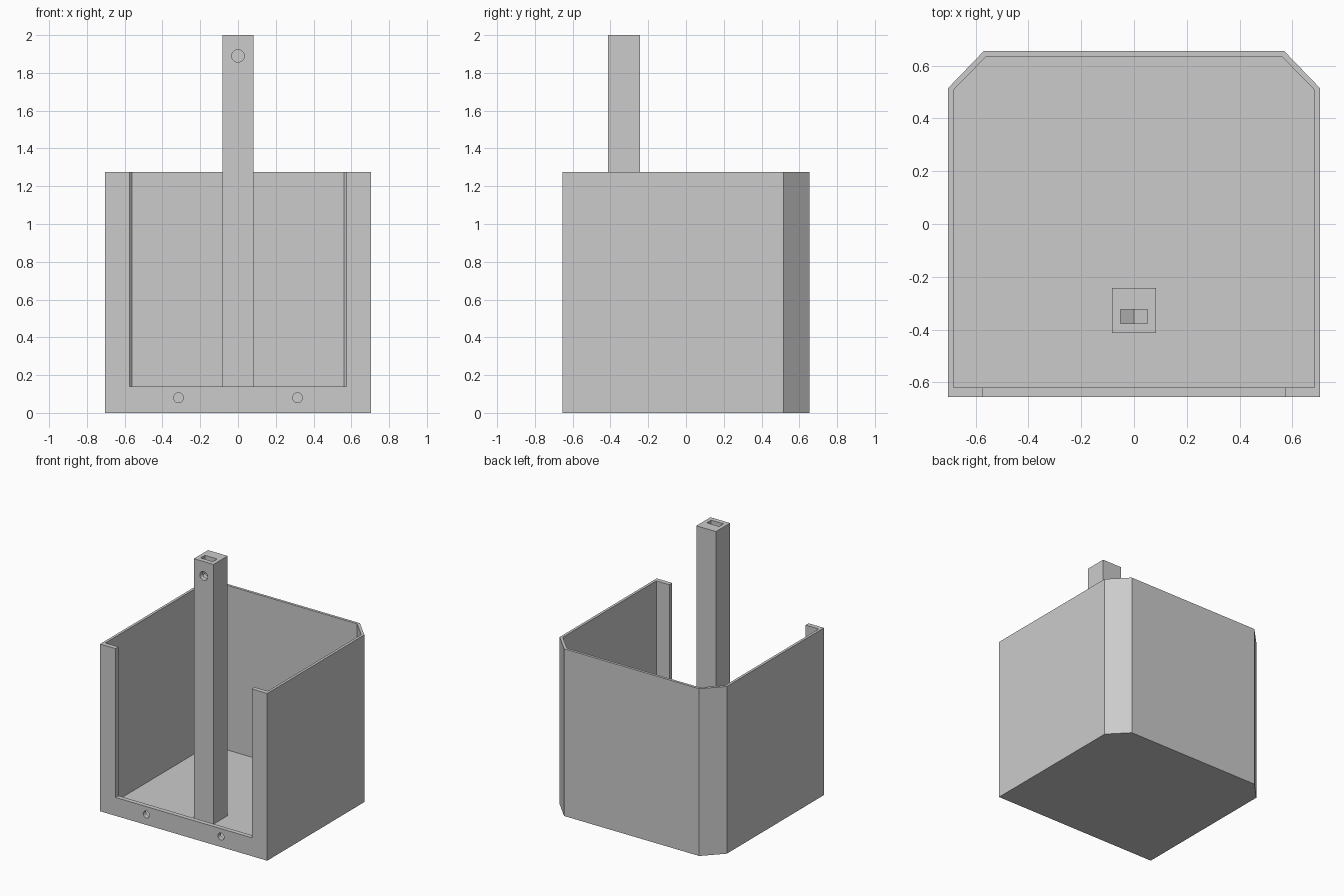
import bpy
import bmesh
from math import cos, sin, tau

cube = bpy.data.objects.get("Cube")
if cube:
    bpy.data.objects.remove(cube, do_unlink=True)

grey = bpy.data.materials.new("plain grey")
grey.use_nodes = True
colour = (0.6, 0.6, 0.6, 1)
grey.diffuse_color = colour
grey.node_tree.nodes["Principled BSDF"].inputs["Base Color"].default_value = colour


def prism(name, outline, start, end, along="z"):
    """Extrude an outline: (x, y) along z, or (x, z) along y."""
    bm = bmesh.new()
    place = (lambda a, b: (a, b, start)) if along == "z" else (lambda a, b: (a, start, b))
    step = (0, 0, end - start) if along == "z" else (0, end - start, 0)
    face = bm.faces.new([bm.verts.new(place(a, b)) for a, b in outline])
    extruded = bmesh.ops.extrude_face_region(bm, geom=[face])["geom"]
    verts = [v for v in extruded if isinstance(v, bmesh.types.BMVert)]
    bmesh.ops.translate(bm, verts=verts, vec=step)
    bmesh.ops.recalc_face_normals(bm, faces=bm.faces)
    mesh = bpy.data.meshes.new(name)
    bm.to_mesh(mesh)
    bm.free()
    mesh.materials.append(grey)
    obj = bpy.data.objects.new(name, mesh)
    bpy.context.collection.objects.link(obj)
    return obj


def rect(x0, x1, b0, b1):
    return [(x0, b0), (x1, b0), (x1, b1), (x0, b1)]


def circle(x, z, radius, sides=32):
    return [(x + radius * cos(tau * i / sides), z + radius * sin(tau * i / sides))
            for i in range(sides)]


def mirrored(right_half):
    return right_half + [(-x, b) for x, b in reversed(right_half)]


def cut(target, cutter):
    cutter.hide_render = True
    mod = target.modifiers.new("cut", "BOOLEAN")
    mod.operation = "DIFFERENCE"
    mod.solver = "EXACT"
    mod.object = cutter
    bpy.context.view_layer.objects.active = target
    bpy.ops.object.modifier_apply(modifier=mod.name)
    bpy.data.objects.remove(cutter, do_unlink=True)


# Open bin with two chamfered back corners
outer = mirrored([(0.705, -0.655), (0.705, 0.515), (0.57, 0.655)])
inner = mirrored([(0.685, -0.62), (0.685, 0.507), (0.56, 0.635)])
bin_shell = prism("bin_shell", outer, 0, 1.275)
cut(bin_shell, prism("cavity", inner, 0.02, 1.5))

# Wide front opening above a low lip
cut(bin_shell, prism("front_opening", rect(-0.575, 0.575, 0.14, 1.5), -0.8, -0.5, "y"))

# Screw holes through the lip
for x in (-0.315, 0.315):
    cut(bin_shell, prism("lip_hole", circle(x, 0.08, 0.026), -0.8, -0.5, "y"))

# Square post standing on the floor
post = prism("post", rect(-0.083, 0.083, -0.413, -0.243), 0.015, 2)

# Nut slot with a pointed bottom, open at the top
slot = mirrored([(0.052, 1.86), (0.052, 2.1)])
slot.append((0, 1.83))
cut(post, prism("nut_slot", slot, -0.377, -0.325, "y"))

# Blind screw hole crossing the slot
cut(post, prism("post_hole", circle(0, 1.89, 0.033), -0.5, -0.29, "y"))
